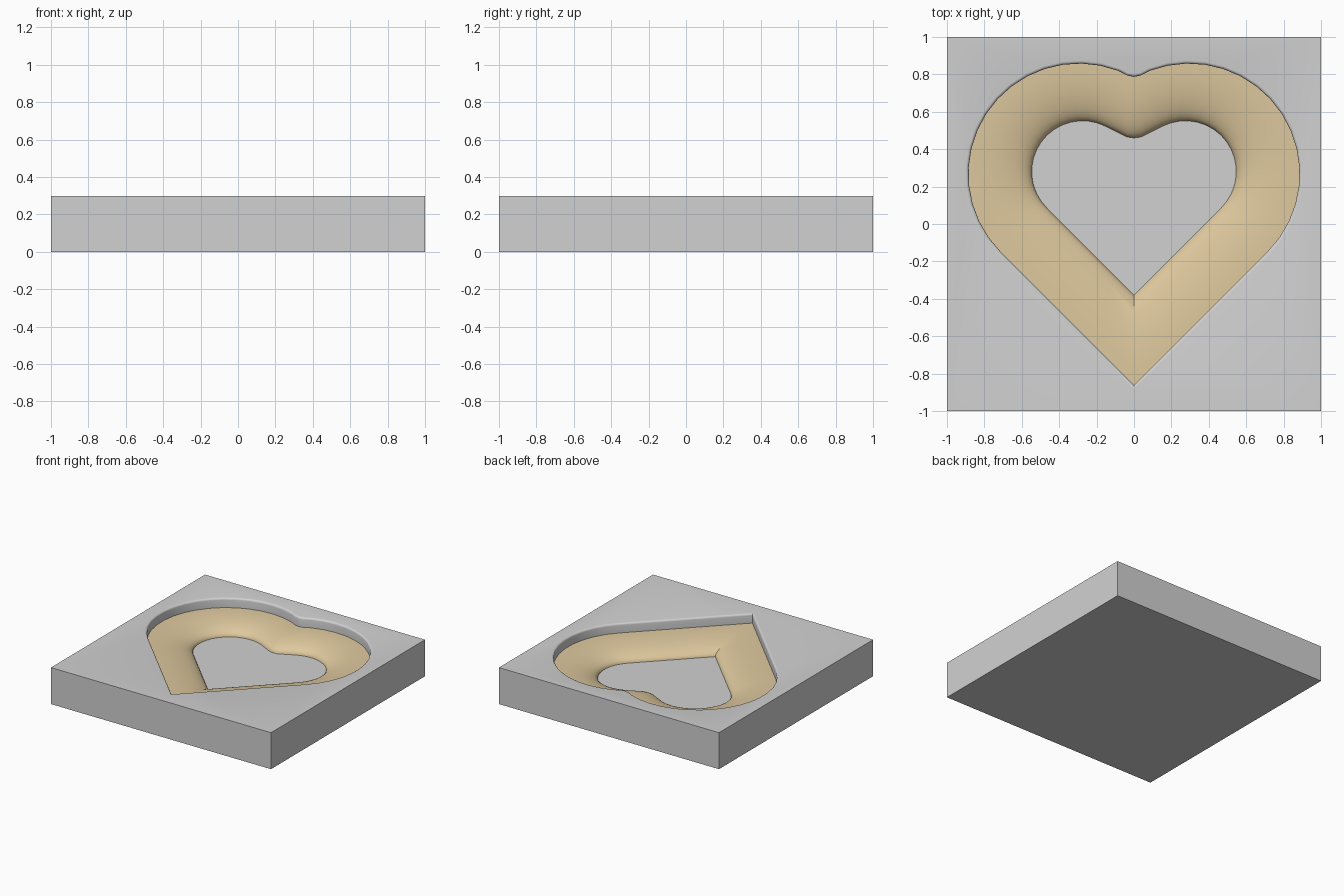
import bpy, bmesh, math

if "Cube" in bpy.data.objects:
    bpy.data.objects.remove(bpy.data.objects["Cube"])

TOP, LEDGE, FLOOR = 0.30, 0.222, 0.13


def material(name, rgb):
    m = bpy.data.materials.new(name)
    m.diffuse_color = (*rgb, 1)
    m.use_nodes = True
    m.node_tree.nodes["Principled BSDF"].inputs["Base Color"].default_value = m.diffuse_color
    return m


grey = material("grey stone", (0.64, 0.64, 0.64))
tan = material("warm tan", (0.73, 0.58, 0.34))


def heart(cx, cy, r, end, notch, steps=16, straight=4):
    """Counter-clockwise heart outline: 45 degree point, round lobes, soft notch."""
    tip = (0, cy - cx - math.sqrt(2) * r)
    a0 = math.radians(-45)
    a1 = math.radians(end)
    arc = [(cx + r * math.cos(a0 + (a1 - a0) * i / steps),
            cy + r * math.sin(a0 + (a1 - a0) * i / steps)) for i in range(steps + 1)]
    line = [(arc[0][0] * i / straight, tip[1] + (arc[0][1] - tip[1]) * i / straight)
            for i in range(1, straight)]
    half = line + arc + [(0.036, notch + 0.007 if r > 0.4 else notch + 0.005)]
    return [tip] + half + [(0, notch)] + [(-x, y) for x, y in reversed(half)]


def ring(bm, pts, z):
    return [bm.verts.new((x, y, z)) for x, y in pts]


def band(bm, a, b):
    n = len(a)
    for k in range(n):
        j = (k + 1) % n
        bm.faces.new((a[k], b[k], b[j], a[j]))


def fill_up(bm, *loops):
    """Fill flat area between loops, facing upward."""
    edges = []
    for lp in loops:
        for k in range(len(lp)):
            p, q = lp[k], lp[(k + 1) % len(lp)]
            edges.append(bm.edges.get((p, q)) or bm.edges.new((p, q)))
    res = bmesh.ops.triangle_fill(bm, use_beauty=True, use_dissolve=False, edges=edges)
    for f in res["geom"]:
        if isinstance(f, bmesh.types.BMFace):
            f.normal_update()
            if f.normal.z < 0:
                f.normal_flip()


def finish(bm, name, mat):
    me = bpy.data.meshes.new(name)
    bm.to_mesh(me)
    bm.free()
    ob = bpy.data.objects.new(name, me)
    bpy.context.collection.objects.link(ob)
    me.materials.append(mat)
    bpy.ops.object.select_all(action='DESELECT')
    ob.select_set(True)
    bpy.context.view_layer.objects.active = ob
    bpy.ops.object.shade_smooth_by_angle(angle=math.radians(30))
    return ob


def outer_heart(grow=0.0):
    return heart(0.295, 0.268, 0.59 + grow, 111, 0.787 + grow)


outer = outer_heart()
inner = heart(0.275, 0.28, 0.272, 117, 0.46)

# Square tray: sides, bottom, top surface and rounded heart-shaped wall
bm = bmesh.new()
square = [(-1, -1), (1, -1), (1, 1), (-1, 1)]
low, high = ring(bm, square, 0), ring(bm, square, TOP)
bm.faces.new(low[::-1])
band(bm, high, low)
LIP = 0.016
prev = ring(bm, outer, LEDGE)
for i in range(5):
    a = math.pi / 2 * i / 4
    cur = ring(bm, outer_heart(LIP * (1 - math.cos(a))), TOP - LIP * (1 - math.sin(a)))
    band(bm, prev, cur)
    prev = cur
fill_up(bm, high, prev)
finish(bm, "square_tray", grey)

# Flat heart floor
bm = bmesh.new()
fill_up(bm, ring(bm, inner, FLOOR))
finish(bm, "heart_floor", grey)

# Tan rounded slope from the ledge down to the floor
bm = bmesh.new()
prev = None
N = 12
for i in range(N + 1):
    a = math.pi / 2 * i / N
    t, h = 1 - math.cos(a), math.sin(a)
    pts = [(p[0] + (q[0] - p[0]) * t, p[1] + (q[1] - p[1]) * t) for p, q in zip(inner, outer)]
    cur = ring(bm, pts, FLOOR + (LEDGE - FLOOR) * h)
    if prev:
        band(bm, prev, cur)
    prev = cur
finish(bm, "heart_slope", tan)
